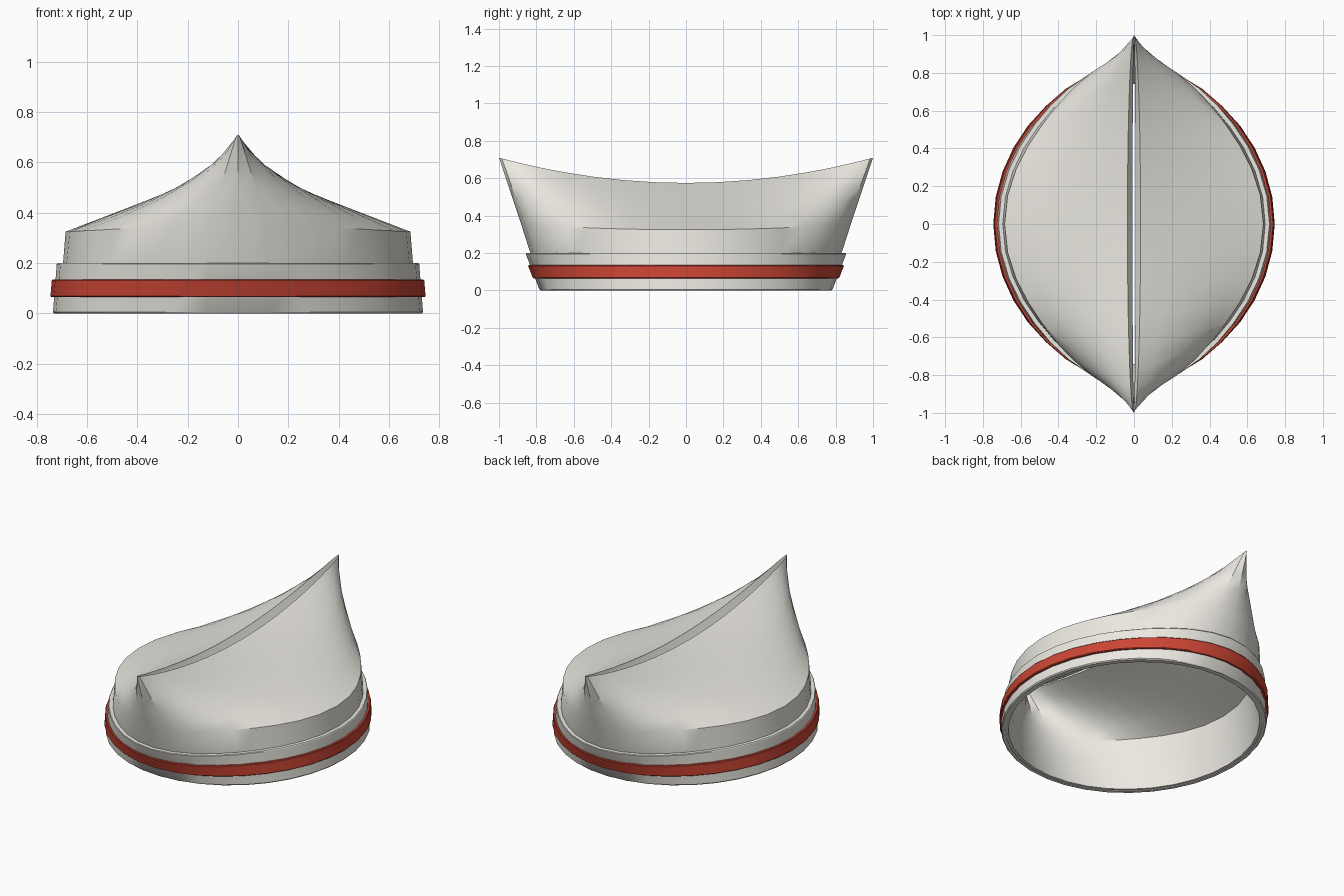
import bpy, bmesh, math

if "Cube" in bpy.data.objects:
    bpy.data.objects.remove(bpy.data.objects["Cube"])

N = 36  # sides around the hat
CREAM = (0.83, 0.81, 0.75, 1)
RED = (0.60, 0.06, 0.035, 1)


def subdivide(r0, r1, n):
    """Rings evenly spaced between two rings (last included)."""
    return [tuple(p + (q - p) * i / n for p, q in zip(r0, r1)) for i in range(1, n + 1)]


def ring_loft(name, rings, color):
    """Closed tube of oval rings (half width, half length, z at sides, extra z at ends, pinch)."""
    bm = bmesh.new()
    loops = []
    for a, b, z, dz, pinch in rings:
        loop = []
        for i in range(N):
            t = 2 * math.pi * i / N
            c, s = math.cos(t), math.sin(t)
            k = 1 - pinch * math.sin(2 * t) ** 2  # narrows the diagonals into a lens
            loop.append(bm.verts.new((a * c * k, b * s * k, z + dz * s * s)))
        loops.append(loop)
    for k, low in enumerate(loops):
        high = loops[(k + 1) % len(loops)]
        for i in range(N):
            j = (i + 1) % N
            bm.faces.new((low[i], low[j], high[j], high[i]))
    bmesh.ops.recalc_face_normals(bm, faces=bm.faces)
    me = bpy.data.meshes.new(name)
    bm.to_mesh(me)
    bm.free()
    ob = bpy.data.objects.new(name, me)
    bpy.context.collection.objects.link(ob)
    mat = bpy.data.materials.new(name + "_color")
    mat.diffuse_color = color
    mat.use_nodes = True
    mat.node_tree.nodes["Principled BSDF"].inputs["Base Color"].default_value = mat.diffuse_color
    me.materials.append(mat)
    bpy.ops.object.select_all(action='DESELECT')
    ob.select_set(True)
    bpy.context.view_layer.objects.active = ob
    bpy.ops.object.shade_smooth_by_angle(angle=math.radians(30))
    return ob


def pinched(rings):
    """Adds a pinch that grows with height."""
    return [(a, b, z, dz, 0.22 * z) for a, b, z, dz in rings]


# Crown: oval wall folding at a crease into a raised, slit ridge
crease = (0.685, 0.88, 0.325, 0.025, 0.075)
ridge = (0.035, 1.0, 0.575, 0.135, 0)
ridge_in = (0.008, 0.965, 0.535, 0.130, 0)
crease_in = (0.660, 0.85, 0.308, 0.025, 0.075)
crown = pinched([(0.715, 0.762, 0.004, 0), (0.695, 0.832, 0.20, 0)]) + [crease]
crown += subdivide(crease, ridge, 5)
crown += [ridge_in] + subdivide(ridge_in, crease_in, 5)
crown += pinched([(0.670, 0.806, 0.20, 0), (0.695, 0.742, 0.004, 0)])
ring_loft("crown", crown, CREAM)

# Turned-up cuff around the base
ring_loft("cuff", pinched([
    (0.730, 0.777, 0.0, 0), (0.735, 0.784, 0.006, 0),
    (0.720, 0.857, 0.196, 0), (0.717, 0.855, 0.20, 0),
    (0.692, 0.829, 0.20, 0), (0.710, 0.757, 0.0, 0)]), CREAM)

# Red band on the cuff
ring_loft("band", pinched([
    (0.728, 0.800, 0.065, 0), (0.741, 0.815, 0.065, 0), (0.745, 0.820, 0.069, 0),
    (0.740, 0.844, 0.131, 0), (0.736, 0.842, 0.135, 0), (0.722, 0.828, 0.135, 0)]), RED)
